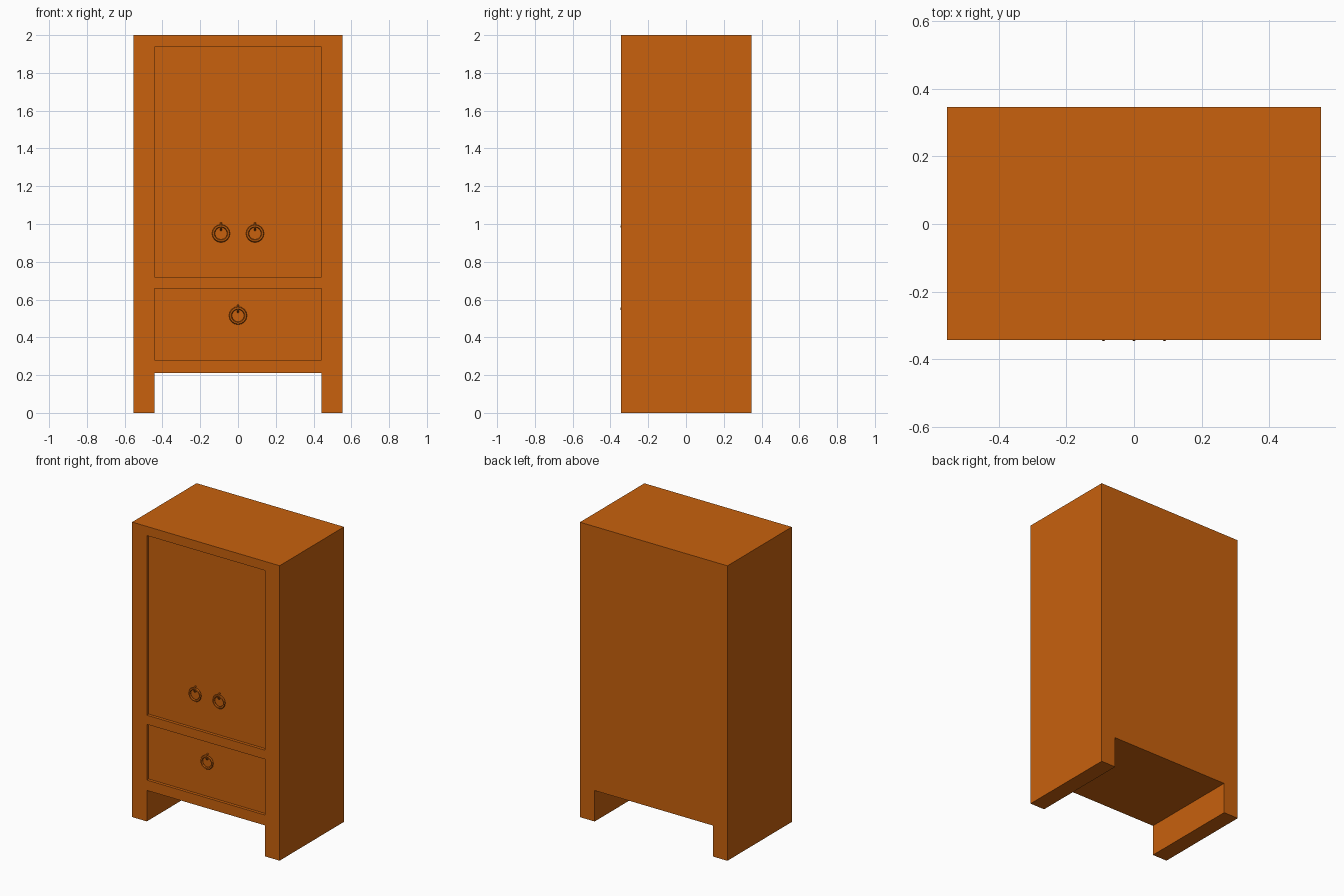
import bpy, bmesh, math
from mathutils import Matrix, Vector

if "Cube" in bpy.data.objects:
    bpy.data.objects.remove(bpy.data.objects["Cube"])

FRONT, BACK = -0.344, 0.346
HALF_W, INNER = 0.553, 0.443
RECESS = 0.02

wood = bpy.data.materials.new("orange_wood")
wood.diffuse_color = (0.58, 0.12, 0.004, 1)
wood.use_nodes = True
wood.node_tree.nodes["Principled BSDF"].inputs["Base Color"].default_value = wood.diffuse_color


def make_object(name, bm):
    bmesh.ops.recalc_face_normals(bm, faces=bm.faces)
    mesh = bpy.data.meshes.new(name)
    bm.to_mesh(mesh)
    bm.free()
    mesh.materials.append(wood)
    obj = bpy.data.objects.new(name, mesh)
    bpy.context.collection.objects.link(obj)
    return obj


def prism(name, outline, y0, y1):
    """Extrude an x-z outline from y0 to y1."""
    bm = bmesh.new()
    face = bm.faces.new([bm.verts.new((x, y0, z)) for x, z in outline])
    ext = bmesh.ops.extrude_face_region(bm, geom=[face])
    moved = [v for v in ext["geom"] if isinstance(v, bmesh.types.BMVert)]
    bmesh.ops.translate(bm, verts=moved, vec=(0, y1 - y0, 0))
    return make_object(name, bm)


def torus(name, centre, major, minor, n, m, axis):
    """Flat-shaped ring around the given axis ('X' or 'Y')."""
    bm = bmesh.new()
    rot = Matrix.Rotation(math.pi / 2, 3, 'Y' if axis == 'X' else 'X')
    grid = []
    for i in range(n):
        a = 2 * math.pi * i / n
        row = []
        for j in range(m):
            b = 2 * math.pi * j / m
            r = major + minor * math.cos(b)
            p = Vector((r * math.cos(a), r * math.sin(a), minor * math.sin(b)))
            row.append(bm.verts.new(rot @ p + Vector(centre)))
        grid.append(row)
    for i in range(n):
        for j in range(m):
            k, l = (i + 1) % n, (j + 1) % m
            bm.faces.new((grid[i][j], grid[k][j], grid[k][l], grid[i][l]))
    return make_object(name, bm)


# Cabinet carcass with the open space between the legs
body = prism("cabinet_body", [
    (-HALF_W, 0), (-INNER, 0), (-INNER, 0.21), (INNER, 0.21),
    (INNER, 0), (HALF_W, 0), (HALF_W, 2), (-HALF_W, 2)], FRONT, BACK)

# Shallow recesses for the door and drawer panels
for label, z0, z1 in (("door", 0.72, 1.938), ("drawer", 0.28, 0.658)):
    cutter = prism(label + "_recess_cutter", [
        (-INNER, z0), (INNER, z0), (INNER, z1), (-INNER, z1)],
        FRONT - 0.1, FRONT + RECESS)
    cutter.hide_render = True
    cutter.hide_viewport = True
    mod = body.modifiers.new(label + "_recess", 'BOOLEAN')
    mod.operation = 'DIFFERENCE'
    mod.solver = 'EXACT'
    mod.object = cutter

# Ring pulls, each hanging from a small hook loop
panel_y = FRONT + RECESS
for label, x, z in (("left_door", -0.09, 0.95), ("right_door", 0.09, 0.95),
                    ("drawer", 0, 0.515)):
    torus(label + "_ring_pull", (x, panel_y - 0.009, z), 0.04, 0.008, 16, 6, 'Y')
    torus(label + "_pull_hook", (x, panel_y, z + 0.036), 0.018, 0.005, 12, 6, 'X')
